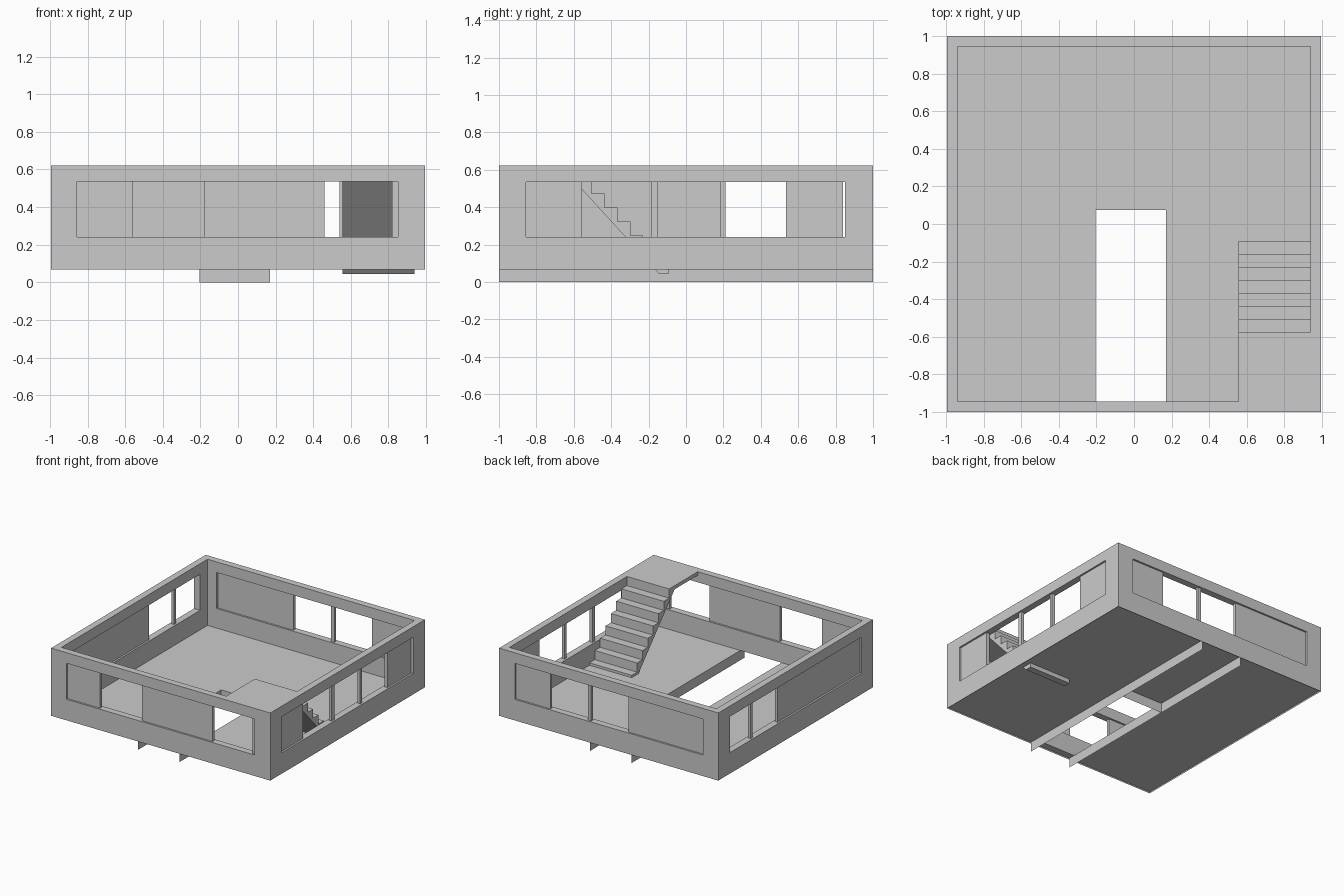
import bpy

if "Cube" in bpy.data.objects:
    bpy.data.objects.remove(bpy.data.objects["Cube"])

X, Y, T = 0.993, 1.0, 0.055          # outer half sizes, wall thickness
ZF, ZT, ZB = 0.08, 0.622, 0.068      # floor, wall top, wall bottom
W0, W1 = 0.24, 0.535                 # window sill and head
IX, IY = X - T, Y - T


def mesh_object(name, verts, faces):
    me = bpy.data.meshes.new(name)
    me.from_pydata(verts, [], faces)
    ob = bpy.data.objects.new(name, me)
    bpy.context.collection.objects.link(ob)
    return ob


def box(name, x0, x1, y0, y1, z0, z1):
    v = [(x, y, z) for z in (z0, z1) for x, y in ((x0, y0), (x1, y0), (x1, y1), (x0, y1))]
    f = [(3, 2, 1, 0), (4, 5, 6, 7)]
    f += [(i, (i + 1) % 4, (i + 1) % 4 + 4, i + 4) for i in range(4)]
    return mesh_object(name, v, f)


def prism_x(name, profile, x0, x1):
    """Extrude a (y, z) profile along x."""
    n = len(profile)
    v = [(x, y, z) for x in (x0, x1) for y, z in profile]
    f = [tuple(range(n))[::-1], tuple(range(n, 2 * n))]
    f += [(i, (i + 1) % n, (i + 1) % n + n, i + n) for i in range(n)]
    return mesh_object(name, v, f)


def floor_sheet(name, x0, x1, y0, y1):
    mesh_object(name, [(x0, y0, ZF), (x1, y0, ZF), (x1, y1, ZF), (x0, y1, ZF)], [(0, 1, 2, 3)])


def upright_sheet(name, a, b, z0, z1):
    mesh_object(name, [(*a, z0), (*b, z0), (*b, z1), (*a, z1)], [(0, 1, 2, 3)])


# Wall ring with one long window opening per side
walls = box("walls", -X, X, -Y, Y, ZF, ZT)
cutters = [
    box("room_cutter", -IX, IX, -IY, IY, -0.5, 1),
    box("window_cutter_front_back", -0.855, 0.85, -2, 2, W0, W1),
    box("window_cutter_sides", -2, 2, -0.855, 0.85, W0, W1),
]
bpy.context.view_layer.objects.active = walls
for c in cutters:
    m = walls.modifiers.new("cut", "BOOLEAN")
    m.operation, m.solver, m.object = "DIFFERENCE", "EXACT", c
    bpy.ops.object.modifier_apply(modifier=m.name)
    bpy.data.objects.remove(c)

# Thin lip of the outer wall below the floor
ring = [(-X, -Y), (X, -Y), (X, Y), (-X, Y)]
for i, side in enumerate(("front", "right", "back", "left")):
    upright_sheet("lip_" + side, ring[i], ring[(i + 1) % 4], ZB, ZF)

# Floor around the stairwell opening
HX0, HX1, HY = -0.205, 0.17, 0.075
floor_sheet("floor_left", -IX, HX0, -IY, IY)
floor_sheet("floor_right", HX1, IX, -IY, IY)
floor_sheet("floor_back", HX0, HX1, HY, IY)

# Plates hanging under the floor
upright_sheet("plate_left", (HX0, -Y), (HX0, Y), 0, ZF)
upright_sheet("plate_right", (HX1, -Y), (HX1, Y), 0, ZF)
upright_sheet("plate_cross", (HX0, HY), (HX1, HY), 0, ZF)

# Sliding panels and posts: spans along each wall
spans = {
    "front": [(-0.855, -0.56), (-0.18, 0.46), (0.82, 0.85)],
    "back": [(-0.855, -0.17), (0.17, 0.2), (0.54, 0.85)],
    "left": [(-0.855, 0.21), (0.535, 0.56)],
    "right": [(-0.855, -0.555), (-0.185, -0.15), (0.185, 0.21), (0.535, 0.56), (0.56, 0.84)],
}
for side, parts in spans.items():
    sign = 1 if side in ("back", "right") else -1
    half = X if side in ("left", "right") else Y
    d0, d1 = sorted((sign * (half - 0.04), sign * (half - 0.015)))
    for a, b in parts:
        name = side + ("_panel" if b - a > 0.1 else "_post")
        if side in ("left", "right"):
            box(name, d0, d1, a, b, W0, W1)
        else:
            box(name, a, b, d0, d1, W0, W1)

# Staircase rising to the front, with a landing at wall-top level
run, rise, y, z = 0.0693, 0.0745, -0.09, 0.10
profile = [(-0.145, 0.045), (y, 0.045)]
for i in range(8):
    profile.append((y - i * run, z + i * rise))
    if i < 7:
        profile.append((y - (i + 1) * run, z + i * rise))
profile[-1] = (y - 7 * run, ZT)
profile += [(-IY, ZT), (-IY, ZT - 0.03), (-0.645, ZT - 0.03)]
prism_x("staircase", profile, 0.555, IX)
